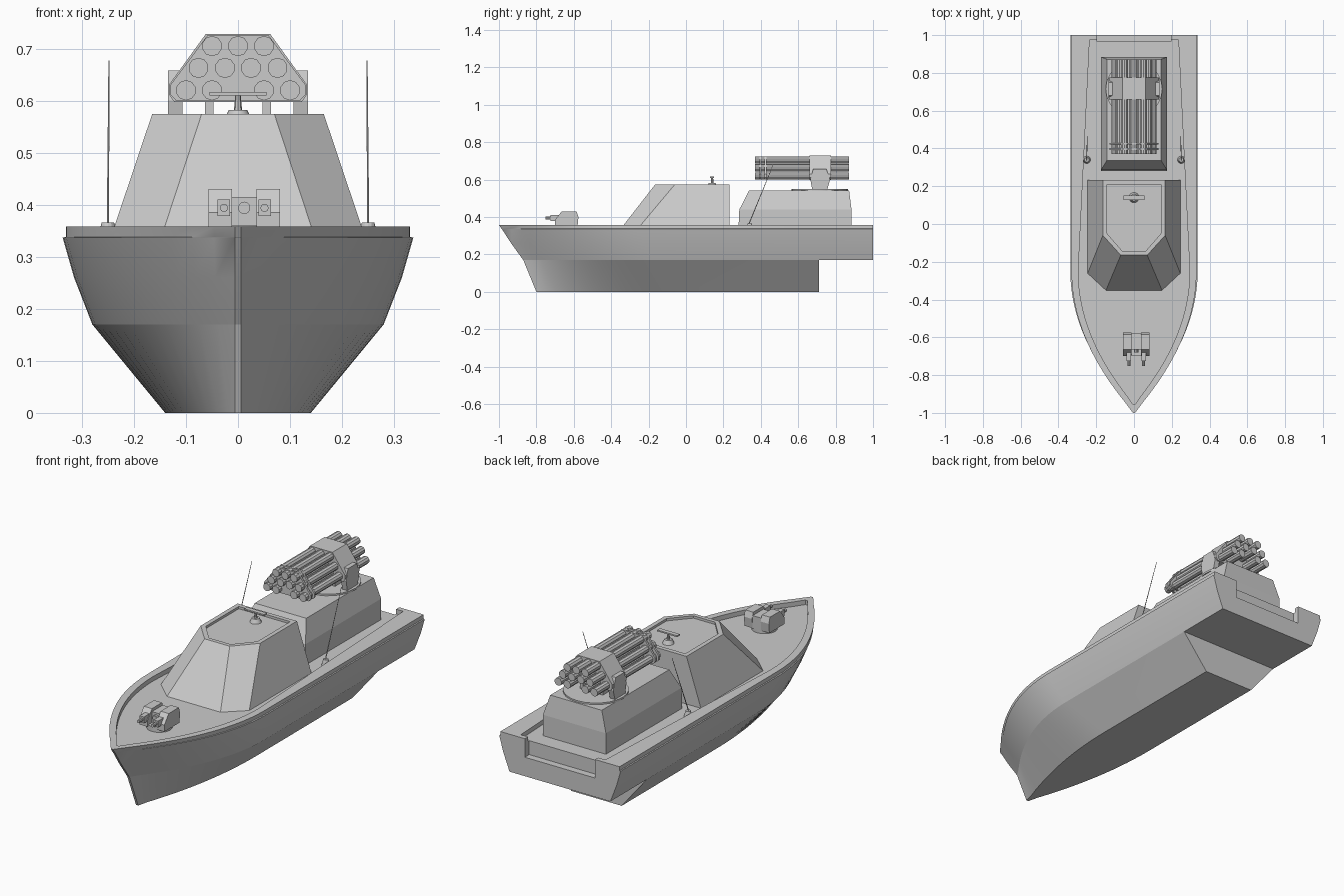
import bpy, bmesh
from mathutils import Vector, Matrix

if "Cube" in bpy.data.objects:
    bpy.data.objects.remove(bpy.data.objects["Cube"])


def finish(name, bm, smooth=None):
    bmesh.ops.recalc_face_normals(bm, faces=bm.faces)
    me = bpy.data.meshes.new(name)
    bm.to_mesh(me)
    bm.free()
    ob = bpy.data.objects.new(name, me)
    bpy.context.collection.objects.link(ob)
    if smooth:
        bpy.ops.object.select_all(action='DESELECT')
        bpy.context.view_layer.objects.active = ob
        ob.select_set(True)
        bpy.ops.object.shade_smooth_by_angle(angle=smooth)
    return ob


def loft(name, rings, cap_start=True, cap_end=True, smooth=None):
    """Skin a list of equal-length closed rings."""
    bm = bmesh.new()
    vs = [[bm.verts.new(p) for p in r] for r in rings]
    n = len(vs[0])
    for a, b in zip(vs, vs[1:]):
        for i in range(n):
            j = (i + 1) % n
            bm.faces.new((a[i], a[j], b[j], b[i]))
    if cap_start:
        bm.faces.new(vs[0])
    if cap_end:
        bm.faces.new(vs[-1])
    return finish(name, bm, smooth)


def rod(name, p0, p1, r0, r1=None, n=8, smooth=None):
    p0, p1 = Vector(p0), Vector(p1)
    d = p1 - p0
    m = Matrix.Translation((p0 + p1) / 2) @ d.to_track_quat('Z', 'Y').to_matrix().to_4x4()
    bm = bmesh.new()
    bmesh.ops.create_cone(bm, cap_ends=True, segments=n, radius1=r0,
                          radius2=r0 if r1 is None else r1, depth=d.length, matrix=m)
    return finish(name, bm, smooth)


def box(name, x0, x1, y0, y1, z0, z1):
    ring = [(x0, y0), (x1, y0), (x1, y1), (x0, y1)]
    return loft(name, [[(x, y, z) for x, y in ring] for z in (z0, z1)])


def mirrored(half, z):
    return [(x, y, z) for x, y in half] + [(-x, y, z) for x, y in reversed(half)]


# Hull: horizontal waterline rings with a curved bow
def waterline(z, w, bow, taper_end, stern, w_aft=None):
    half = []
    for i in range(15):
        t = i / 14
        half.append((max(0.006, w * (1 - (1 - t) ** 2)), bow + (taper_end - bow) * t))
    half.append((w_aft or w, stern))
    return mirrored(half, z)


loft("lower_hull", [waterline(0, .14, -.80, -.05, .71),
                    waterline(.17, .28, -.87, -.18, .71)], cap_end=False, smooth=0.5)
hull = loft("upper_hull", [
    waterline(.17, .28, -.87, -.18, 1),
    waterline(.26, .315, -.935, -.22, 1),
    waterline(.337, .337, -.985, -.25, 1),
    waterline(.338, .331, -.987, -.25, 1),
    waterline(.358, .331, -1, -.25, 1),
    waterline(.358, .295, -.955, -.25, .975, .235),
    waterline(.335, .295, -.955, -.25, .975, .235)], smooth=0.5)

# Notch in the transom
cutter = box("transom_cutter", -.195, .195, .965, 1.1, .265, .5)
cutter.hide_render = True
mod = hull.modifiers.new("transom_notch", 'BOOLEAN')
mod.operation, mod.object, mod.solver = 'DIFFERENCE', cutter, 'EXACT'
bpy.ops.object.select_all(action='DESELECT')
bpy.context.view_layer.objects.active = hull
hull.select_set(True)
bpy.ops.object.modifier_apply(modifier=mod.name)
bpy.data.objects.remove(cutter)

# Wheelhouse with a recessed roof
loft("wheelhouse", [
    mirrored([(0.15, -.355), (.247, -.265), (.247, .232)], .33),
    mirrored([(0.07, -.165), (.165, -.06), (.165, .232)], .574),
    mirrored([(0.06, -.145), (.143, -.05), (.143, .21)], .574),
    mirrored([(0.06, -.145), (.143, -.05), (.143, .21)], .562)])

# Aft deckhouse
loft("aft_deckhouse", [
    mirrored([(.175, .28), (.175, .885)], .33),
    mirrored([(.175, .285), (.175, .885)], .44),
    mirrored([(.143, .337), (.143, .872)], .542)])

# Roof scanner
rod("scanner_base", (0, .14, .56), (0, .14, .582), .028, .018, 16, 0.5)
rod("scanner_mast", (0, .14, .58), (0, .14, .612), .008, .005)
box("scanner_bar", -.055, .055, .128, .15, .61, .617)

# Whip aerials
for s, side in ((-1, "left"), (1, "right")):
    rod("aerial_base_" + side, (s * .25, .34, .335), (s * .25, .34, .366), .02, .012, 12, 0.5)
    rod("aerial_" + side, (s * .25, .335, .36), (s * .248, .465, .677), .0025, .0012, 6)

# Launcher turntable and yoke
rod("launcher_turntable", (0, .715, .54), (0, .715, .55), .15, n=24, smooth=0.5)
for s, side in ((-1, "left"), (1, "right")):
    prof = [(.675, .545), (.755, .545), (.77, .60), (.75, .658), (.68, .658), (.665, .60)]
    loft("yoke_arm_" + side, [[(s * x, y, z) for y, z in prof] for x in (.107, .135)])
    box("yoke_rib_" + side, s * .055 - .008, s * .055 + .008, .68, .75, .545, .61)


# Launcher housing and front tie plates
def pack_plate(name, y0, y1, g=0):
    half = [(.062 - g, .728 - g), (.133 - g, .63), (.133 - g, .612), (.122 - g, .597 + g)]
    loop = half + [(-x, z) for x, z in reversed(half)]
    return loft(name, [[(x, y, z) for x, z in loop] for y in (y0, y1)])


pack_plate("launcher_housing", .66, .775)
pack_plate("tie_plate_front", .392, .402, .003)
pack_plate("tie_plate_rear", .420, .430, .003)

# Rocket tubes in three staggered rows
rows = [(.705, (-.05, 0, .05)), (.663, (-.076, -.025, .025, .076)),
        (.620, (-.1, -.05, .05, .1))]
for z, xs in rows:
    for x in xs:
        rod("launch_tube", (x, .37, z), (x, .872, z), .0195, n=10, smooth=0.3)

# Twin bow gun
gx = .012
rod("gun_base", (gx, -.64, .33), (gx, -.64, .36), .06, n=16, smooth=0.5)
side_prof = [(-.70, .352), (-.58, .352), (-.575, .40), (-.585, .43), (-.665, .43), (-.70, .385)]
for s, side in ((-1, "left"), (1, "right")):
    loft("gun_shield_" + side, [[(gx + s * x, y, z) for y, z in side_prof] for x in (.024, .069)])
    bx = gx + s * .039
    box("gun_cradle_" + side, bx - .012, bx + .012, -.725, -.66, .378, .41)
    rod("gun_barrel_" + side, (bx, -.752, .394), (bx, -.70, .394), .008)
box("gun_core", gx - .03, gx + .03, -.665, -.58, .35, .415)
rod("gun_sight", (gx, -.68, .394), (gx, -.65, .394), .012, n=10)
